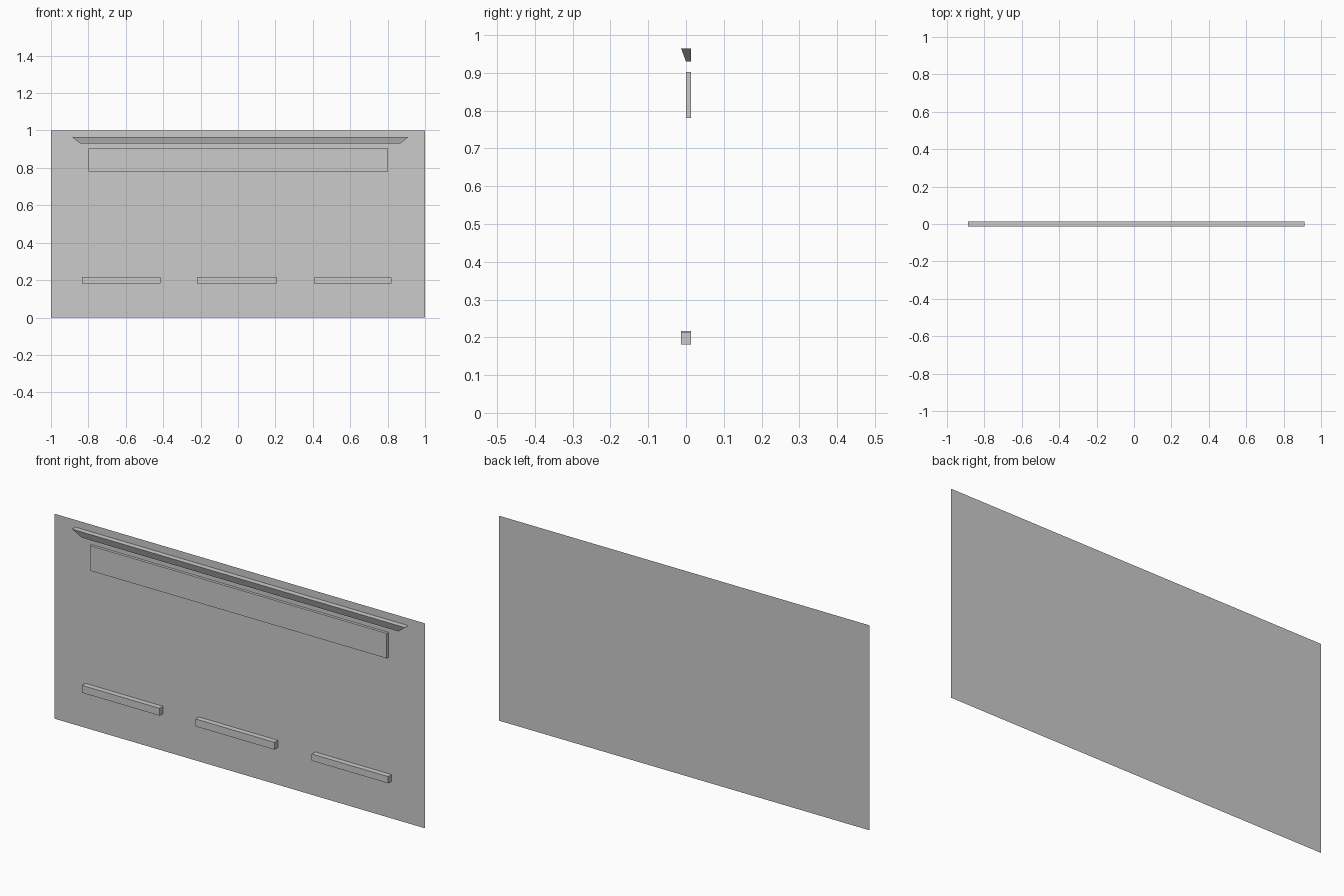
import bpy, bmesh

if "Cube" in bpy.data.objects:
    bpy.data.objects.remove(bpy.data.objects["Cube"])

GREY = bpy.data.materials.new("light grey")
GREY.diffuse_color = (0.6, 0.6, 0.6, 1)
GREY.use_nodes = True
GREY.node_tree.nodes["Principled BSDF"].inputs["Base Color"].default_value = GREY.diffuse_color
BACK, FRONT, MID = 0.013, -0.013, 0.0


def solid(name, rings):
    """Closed block from bottom and top rectangles (x0, x1, y0, y1, z)."""
    bm = bmesh.new()
    lo, hi = [[bm.verts.new(p) for p in
               ((x0, y0, z), (x1, y0, z), (x1, y1, z), (x0, y1, z))]
              for x0, x1, y0, y1, z in rings]
    bm.faces.new(lo[::-1])
    bm.faces.new(hi)
    for i in range(4):
        j = (i + 1) % 4
        bm.faces.new((lo[i], lo[j], hi[j], hi[i]))
    me = bpy.data.meshes.new(name)
    bm.to_mesh(me)
    bm.free()
    me.materials.append(GREY)
    bpy.context.collection.objects.link(bpy.data.objects.new(name, me))


def box(name, x0, x1, y0, z0, z1):
    solid(name, ((x0, x1, y0, BACK, z0), (x0, x1, y0, BACK, z1)))


# Thin wall sheet
me = bpy.data.meshes.new("wall_panel")
me.from_pydata([(-1, BACK, 0), (1, BACK, 0), (1, BACK, 1), (-1, BACK, 1)],
               [], [(0, 1, 2, 3)])
me.materials.append(GREY)
bpy.context.collection.objects.link(bpy.data.objects.new("wall_panel", me))

# Tapered cornice along the top
solid("cornice", ((-0.843, 0.867, MID, BACK, 0.930),
                  (-0.887, 0.911, FRONT, BACK, 0.965)))

# Sign board below the cornice
box("sign_board", -0.80, 0.803, MID, 0.781, 0.903)

# Row of three ledges
for name, x0, x1, top in (("left_ledge", -0.834, -0.414, 0.217),
                          ("middle_ledge", -0.22, 0.206, 0.217),
                          ("right_ledge", 0.407, 0.82, 0.214)):
    box(name, x0, x1, FRONT, 0.181, top)
